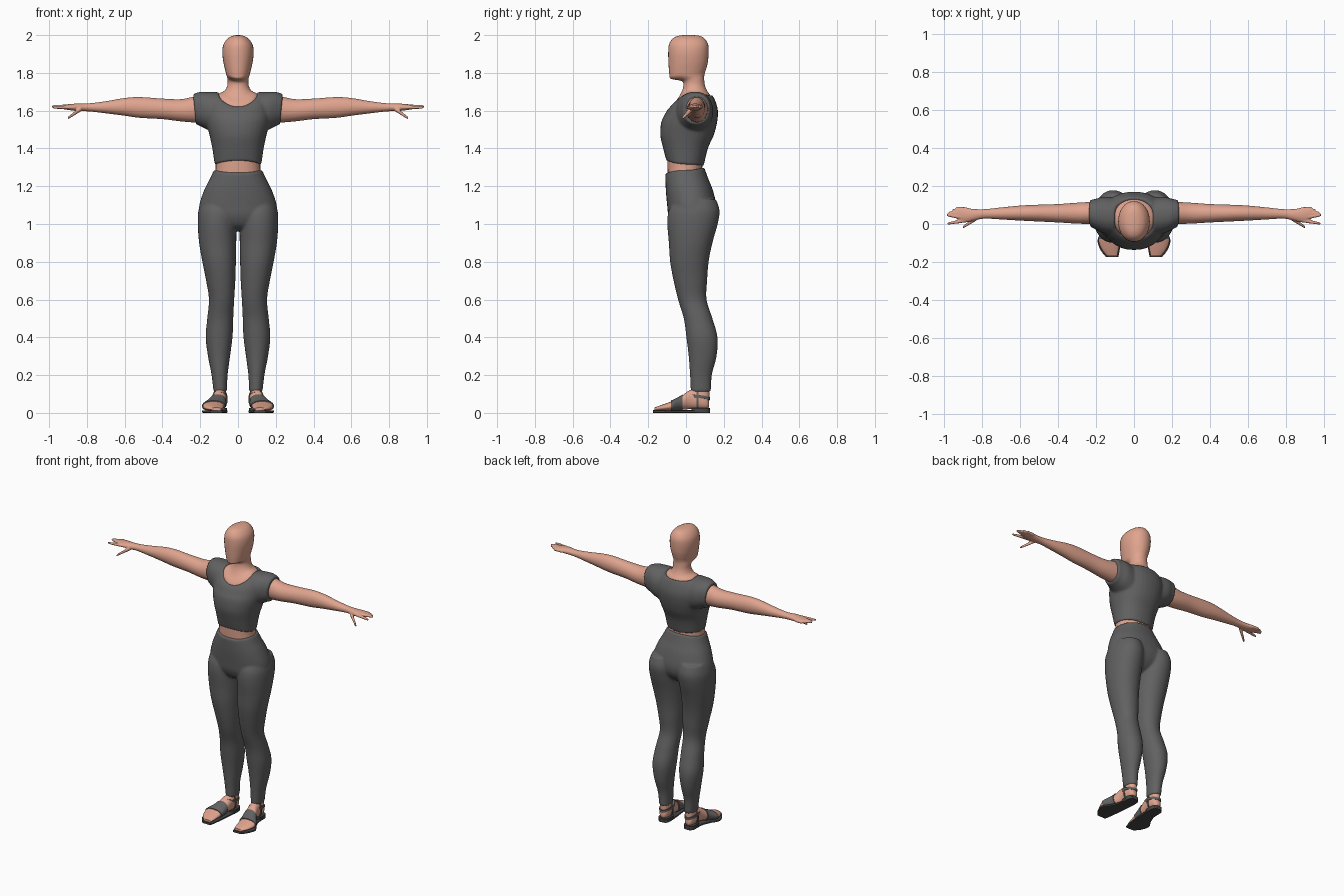
import bpy, bmesh, math
from mathutils import Vector

old = bpy.data.objects.get("Cube")
if old:
    bpy.data.objects.remove(old)


def material(name, rgb):
    m = bpy.data.materials.new(name)
    m.use_nodes = True
    m.diffuse_color = (*rgb, 1)
    m.node_tree.nodes["Principled BSDF"].inputs["Base Color"].default_value = (*rgb, 1)
    return m


SKIN = material("skin", (0.74, 0.37, 0.27))
CLOTH = material("grey cloth", (0.12, 0.12, 0.12))
SOLE = material("dark sole", (0.06, 0.06, 0.06))
SIDES = 32


def smooth_keys(keys, steps=5):
    """Catmull-Rom interpolation between key cross-sections."""
    out = []
    last = len(keys) - 1
    for i in range(last):
        a, b, c, d = (keys[max(0, min(last, i + k))] for k in (-1, 0, 1, 2))
        for s in range(steps):
            t = s / steps
            out.append([q + t / 2 * (r - p + t * (2*p - 5*q + 4*r - w + t * (3*(q - r) + w - p)))
                        for p, q, r, w in zip(a, b, c, d)])
    return out + [list(keys[-1])]


def oval(power):
    """Unit rounded outline; a higher power gives a boxier section."""
    for i in range(SIDES):
        a = math.tau * i / SIDES
        c, s = math.cos(a), math.sin(a)
        yield (math.copysign(abs(c) ** (2 / power), c), math.copysign(abs(s) ** (2 / power), s))


def upright(key, power=2.2):
    """Section across z: z, x0, x1, y0, y1 and optional front and back heights."""
    z, x0, x1, y0, y1 = key[:5]
    front, back = key[5:7] if len(key) > 5 else (z, z)
    return [Vector(((x0 + x1) / 2 + (x1 - x0) / 2 * c, (y0 + y1) / 2 + (y1 - y0) / 2 * s,
                    z + s * s * ((back if s > 0 else front) - z))) for c, s in oval(power)]


def sideways(key, power=2.0):
    """Section across x: x, y0, y1, z0, z1."""
    x, y0, y1, z0, z1 = key
    return [Vector((x, (y0 + y1) / 2 + (y1 - y0) / 2 * c, (z0 + z1) / 2 + (z1 - z0) / 2 * s))
            for c, s in oval(power)]


def lengthwise(key, power=2.2):
    """Section across y: y, x0, x1, z0, z1."""
    y, x0, x1, z0, z1 = key
    return [Vector(((x0 + x1) / 2 + (x1 - x0) / 2 * c, y, (z0 + z1) / 2 + (z1 - z0) / 2 * s))
            for c, s in oval(power)]


def loft(bm, rings, side=1, sink=0.0):
    """Closed skin through the rings; sink lowers the middle of the end cap."""
    rows = [[bm.verts.new((p.x * side, p.y, p.z)) for p in ring] for ring in rings]
    faces = []
    for r, q in zip(rows, rows[1:]):
        for i in range(SIDES):
            j = (i + 1) % SIDES
            faces.append(bm.faces.new((r[i], r[j], q[j], q[i])))
    for row, drop in ((rows[0], 0), (rows[-1], sink)):
        mid = sum((v.co for v in row), Vector()) / SIDES
        hub = bm.verts.new(mid - Vector((0, 0, drop)))
        for i in range(SIDES):
            faces.append(bm.faces.new((row[i], row[(i + 1) % SIDES], hub)))
    bmesh.ops.recalc_face_normals(bm, faces=faces)


def finish(name, bm, mat, voxel=0, angle=60):
    me = bpy.data.meshes.new(name)
    bm.to_mesh(me)
    bm.free()
    ob = bpy.data.objects.new(name, me)
    bpy.context.collection.objects.link(ob)
    me.materials.append(mat)
    bpy.ops.object.select_all(action="DESELECT")
    ob.select_set(True)
    bpy.context.view_layer.objects.active = ob
    bpy.ops.object.shade_smooth_by_angle(angle=math.radians(angle))
    if voxel:
        # fuse overlapping volumes into one soft surface
        mod = ob.modifiers.new("fuse", "REMESH")
        mod.mode = "VOXEL"
        mod.voxel_size = voxel
        mod.use_smooth_shade = True
        soft = ob.modifiers.new("soften", "SMOOTH")
        soft.factor = 0.5
        soft.iterations = 6
    return ob


def centred(keys):
    """Symmetric upright keys: z, half width, y0, y1, front z, back z."""
    return [(k[0], -k[1], k[1], k[2], k[3], *(k[4:] or (k[0], k[0]))) for k in keys]


# Head, neck and upper chest
bm = bmesh.new()
head = centred([
    (1.67, .114, -.078, .134, 1.60, 1.665), (1.69, .100, -.068, .126, 1.633, 1.685),
    (1.707, .070, -.036, .112, 1.675, 1.705), (1.735, .056, -.016, .100, 1.72, 1.735),
    (1.765, .055, -.020, .096, 1.755, 1.775), (1.788, .061, -.078, .100, 1.768, 1.80),
    (1.815, .068, -.088, .108, 1.79, 1.825), (1.86, .078, -.093, .116), (1.91, .083, -.094, .12),
    (1.95, .077, -.090, .117), (1.98, .057, -.072, .10), (1.995, .032, -.045, .075),
    (2.0, .008, -.01, .04)])
loft(bm, [upright(k, 2.1) for k in smooth_keys(head)])
finish("head_and_neck", bm, SKIN, angle=80)

# Bare waist
bm = bmesh.new()
waist = centred([(1.24, .125, -.095, .09), (1.30, .118, -.098, .086), (1.36, .12, -.10, .09)])
loft(bm, [upright(k) for k in smooth_keys(waist)])
finish("waist", bm, SKIN)

# Cropped shirt with short sleeves
bm = bmesh.new()
shirt = centred([
    (1.315, .124, -.104, .094, 1.335, 1.308), (1.40, .136, -.121, .116), (1.47, .151, -.136, .147),
    (1.54, .168, -.131, .165), (1.60, .172, -.112, .169, 1.58, 1.60),
    (1.655, .157, -.098, .156, 1.605, 1.65), (1.692, .120, -.082, .139, 1.622, 1.684)])
loft(bm, [upright(k) for k in smooth_keys(shirt)], sink=0.06)
sleeve = [(.10, -.06, .14, 1.47, 1.698), (.16, -.048, .143, 1.498, 1.70),
          (.20, -.03, .133, 1.518, 1.70), (.230, -.014, .127, 1.53, 1.69)]
for side in (1, -1):
    rings = [sideways(k, 2.2) for k in smooth_keys(sleeve)]
    for p in rings[-1]:
        p.x += (p.z - 1.61) * 0.1
    loft(bm, rings, side)
finish("shirt", bm, CLOTH, voxel=0.007)

# Leggings: hips and two legs fused together
bm = bmesh.new()
hips = centred([
    (1.285, .128, -.109, .097, 1.27, 1.299), (1.24, .149, -.109, .118), (1.18, .179, -.107, .142),
    (1.10, .205, -.10, .160), (1.04, .20, -.092, .152), (.99, .15, -.065, .115), (.965, .07, -.02, .07)])
loft(bm, [upright(k) for k in smooth_keys(hips)])
leg = [(1.13, .025, .19, -.06, .160), (1.07, .009, .21, -.092, .178), (1.0, .008, .213, -.099, .168),
       (.9, .009, .206, -.091, .140), (.8, .011, .189, -.084, .120), (.7, .014, .169, -.066, .112),
       (.6, .020, .154, -.042, .109), (.5, .025, .163, -.012, .140), (.4, .029, .171, .002, .167),
       (.3, .042, .159, .014, .162), (.2, .055, .140, .021, .137), (.112, .058, .130, .025, .132)]
for side in (1, -1):
    loft(bm, [upright(k, 2.1) for k in smooth_keys(leg)], side)
finish("leggings", bm, CLOTH, voxel=0.007)

# Arms with hands
arm = [(.15, .003, .115, 1.55, 1.67), (.22, .0, .116, 1.538, 1.676), (.30, .002, .112, 1.543, 1.661),
       (.40, .008, .105, 1.555, 1.664), (.52, .014, .101, 1.562, 1.672), (.60, .018, .097, 1.573, 1.667),
       (.70, .024, .087, 1.586, 1.650), (.79, .028, .078, 1.596, 1.639), (.85, .016, .080, 1.598, 1.638),
       (.90, .012, .088, 1.604, 1.634), (.93, .03, .084, 1.609, 1.631)]
# each digit: base, tip, thickness
digits = [((.90, .035, 1.620), (.985, .048, 1.622), .010), ((.90, .050, 1.620), (.975, .060, 1.621), .010),
          ((.89, .065, 1.620), (.955, .073, 1.619), .010), ((.88, .076, 1.618), (.937, .085, 1.617), .009),
          ((.86, .024, 1.618), (.982, .002, 1.617), .009), ((.83, .030, 1.610), (.902, -.018, 1.560), .010)]
for side, label in ((1, "left"), (-1, "right")):
    bm = bmesh.new()
    loft(bm, [sideways(k) for k in smooth_keys(arm)], side)
    for base, tip, r in digits:
        rings = []
        for t, w in ((0, 1.3), (.4, 1.1), (.8, .85), (.95, .7), (1, .45)):
            x, y, z = Vector(base).lerp(Vector(tip), t)
            rings.append(sideways((x, y - r * w, y + r * w, z - r * w, z + r * w)))
        loft(bm, rings, side)
    finish(label + "_arm", bm, SKIN, voxel=0.0045).modifiers["soften"].iterations = 2

# Feet and sandals
foot = [(.122, .082, .11, .03, .06), (.105, .066, .124, .02, .10), (.06, .060, .131, .02, .125),
        (.02, .063, .135, .02, .120), (-.03, .068, .156, .016, .085), (-.08, .073, .186, .012, .06),
        (-.13, .080, .172, .012, .042), (-.168, .088, .142, .012, .028)]
foot_rings = smooth_keys(foot, 8)


def grown(k, by):
    return (k[0], k[1] - by, k[2] + by, max(k[3] - by, .004), k[4] + by)


for side, label in ((1, "left"), (-1, "right")):
    bm = bmesh.new()
    loft(bm, [lengthwise(k) for k in foot_rings], side)
    ankle = [(.05, .064, .126, .03, .122), (.10, .063, .126, .032, .124), (.15, .066, .122, .035, .12)]
    loft(bm, [upright(k) for k in ankle], side)
    finish(label + "_foot", bm, SKIN)

    # straps follow the foot surface, plus a loop around the ankle
    bm = bmesh.new()
    for start, end in ((-.085, -.015), (.05, .068)):
        band = [lengthwise(grown(k, .005)) for k in foot_rings if start <= k[0] <= end]
        loft(bm, band, side)
    loop = [(z, .057, .134, .005, .128, z + .016, z - .012) for z in (.078, .094)]
    loft(bm, [upright(k) for k in loop], side)
    finish(label + "_sandal_straps", bm, CLOTH, angle=40)

    # thin sole and low heel block
    bm = bmesh.new()
    sole = [(k[0] * 1.04, k[1] - .005, k[2] + .005, 0, .014) for k in foot_rings]
    loft(bm, [lengthwise(k, 6) for k in sole], side)
    heel = [(z, .058, .133, .028, .126) for z in (0, .026)]
    loft(bm, [upright(k, 3) for k in heel], side)
    finish(label + "_sandal_sole", bm, SOLE, angle=40)
